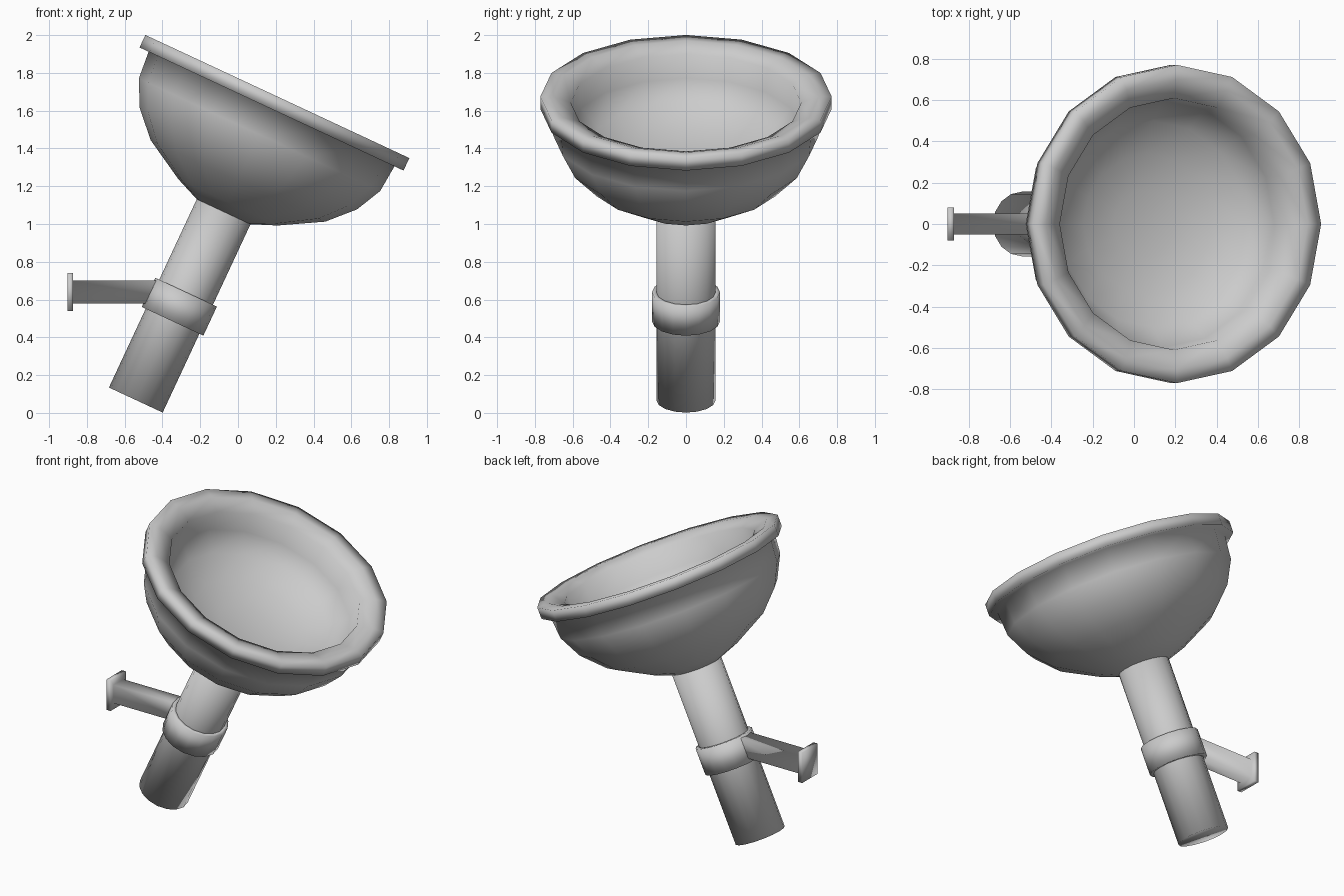
import bpy, bmesh, math
from mathutils import Matrix, Vector

if "Cube" in bpy.data.objects:
    bpy.data.objects.remove(bpy.data.objects["Cube"])

# Tilted axis: starts at the tube foot and leans 25 degrees towards +x
TILT = Matrix.Translation((-0.541, 0, 0.068)) @ Matrix.Rotation(math.radians(25), 4, 'Y')


def circle(r, h, n=16):
    return [Vector((r * math.cos(2 * math.pi * i / n), r * math.sin(2 * math.pi * i / n), h))
            for i in range(n)]


def rect(x, zc, hy, hz):
    return [Vector((x, y * hy, zc + z * hz)) for y, z in ((-1, -1), (1, -1), (1, 1), (-1, 1))]


def loft(name, rings, matrix=Matrix(), closed=False):
    """Skin a list of rings; cap both ends, or join last ring to first."""
    bm = bmesh.new()
    loops = [[bm.verts.new(matrix @ p) for p in ring] for ring in rings]
    pairs = list(zip(loops, loops[1:]))
    if closed:
        pairs.append((loops[-1], loops[0]))
    else:
        bm.faces.new(loops[0][::-1])
        bm.faces.new(loops[-1])
    for a, b in pairs:
        for i in range(len(a)):
            j = (i + 1) % len(a)
            bm.faces.new((a[i], a[j], b[j], b[i]))
    for f in bm.faces:
        f.smooth = True
    me = bpy.data.meshes.new(name)
    bm.to_mesh(me)
    bm.free()
    ob = bpy.data.objects.new(name, me)
    bpy.context.collection.objects.link(ob)
    return ob


# Bowl: outer wall, rolled rim, then inner wall down to the floor
bowl_profile = [(0.145, 1.095), (0.29, 1.155), (0.51, 1.28), (0.635, 1.41), (0.705, 1.55),
                (0.718, 1.70), (0.771, 1.70), (0.771, 1.773), (0.70, 1.773), (0.61, 1.737),
                (0.60, 1.60), (0.50, 1.50), (0.34, 1.43), (0.16, 1.39)]
loft("bowl", [circle(r, h) for r, h in bowl_profile], TILT)

# Tube below the bowl
loft("tube", [circle(0.157, 0), circle(0.157, 1.13)], TILT)

# Clamp collar around the tube
loft("collar", [circle(r, h) for r, h in
                ((0.15, 0.46), (0.18, 0.46), (0.18, 0.63), (0.15, 0.63))], TILT, closed=True)

# Wall bracket: plate and horizontal arm running into the collar
loft("wall_bracket", [rect(-0.903, 0.64, 0.08, 0.10), rect(-0.873, 0.64, 0.08, 0.10),
                      rect(-0.873, 0.64, 0.05, 0.06), rect(-0.36, 0.64, 0.05, 0.06)])
